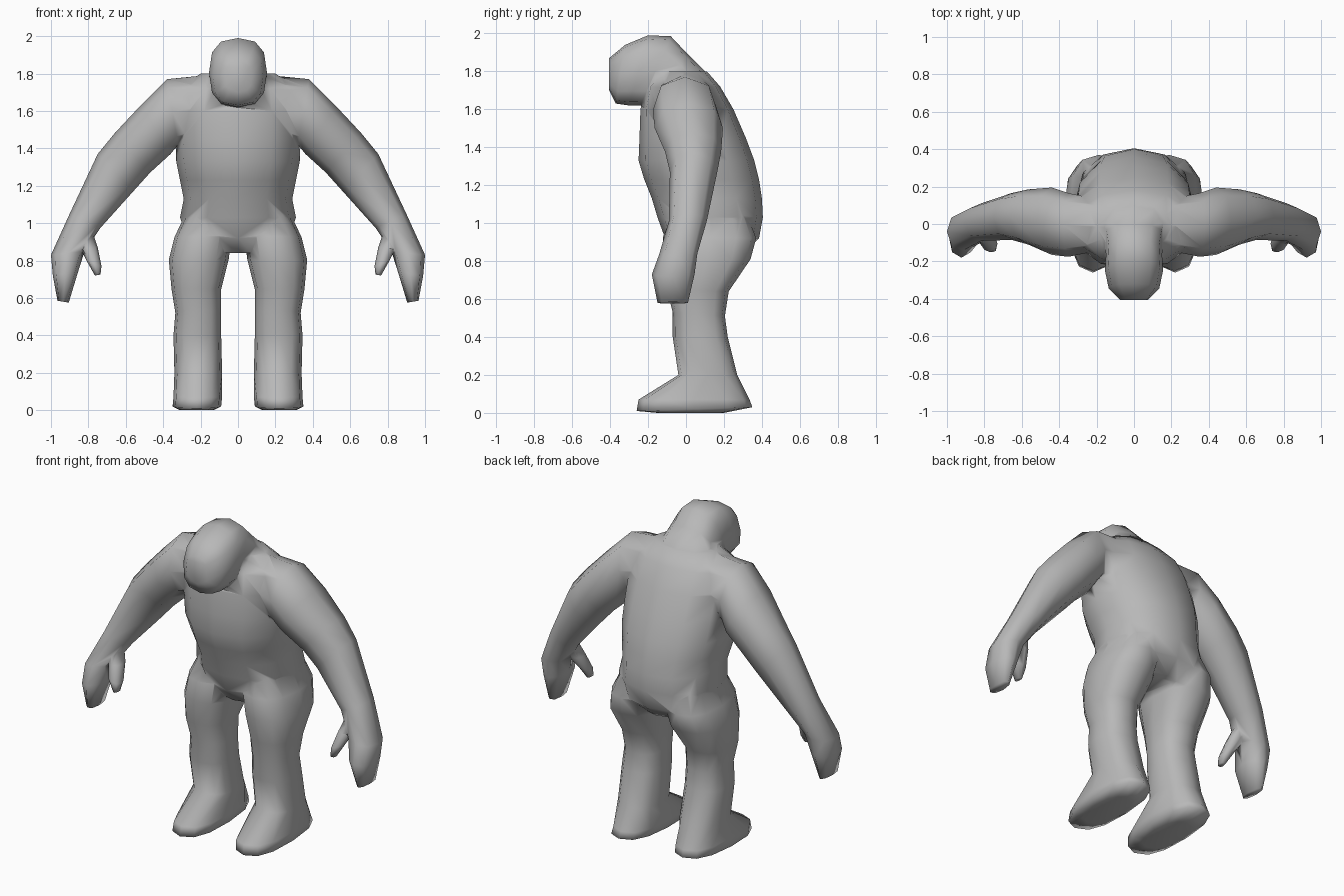
import bpy, bmesh, math
from mathutils import Vector

if "Cube" in bpy.data.objects:
    bpy.data.objects.remove(bpy.data.objects["Cube"])

grey = bpy.data.materials.new("plain grey")
grey.diffuse_color = (0.48, 0.48, 0.48, 1)
grey.use_nodes = True
grey.node_tree.nodes["Principled BSDF"].inputs["Base Color"].default_value = grey.diffuse_color


def loft(name, rings, sides=10, power=2.4, mirror=1):
    """Each ring: two opposite points a, b and a half-width vector w."""
    bm = bmesh.new()
    loops = []
    for a, b, w in rings:
        a, b, w = Vector(a), Vector(b), Vector(w)
        c, u = (a + b) / 2, (a - b) / 2
        loop = []
        for i in range(sides):
            t = 2 * math.pi * i / sides
            cs, sn = math.cos(t), math.sin(t)
            e = 2 / power
            p = c + u * math.copysign(abs(cs) ** e, cs) + w * math.copysign(abs(sn) ** e, sn)
            loop.append(bm.verts.new((p.x * mirror, p.y, p.z)))
        loops.append(loop)
    for l0, l1 in zip(loops, loops[1:]):
        for i in range(sides):
            j = (i + 1) % sides
            bm.faces.new((l0[i], l0[j], l1[j], l1[i]))
    bm.faces.new(loops[0])
    bm.faces.new(loops[-1])
    bmesh.ops.recalc_face_normals(bm, faces=bm.faces)
    me = bpy.data.meshes.new(name)
    bm.to_mesh(me)
    bm.free()
    me.materials.append(grey)
    ob = bpy.data.objects.new(name, me)
    bpy.context.collection.objects.link(ob)
    return ob


# torso: z, half width, front y, back y
torso = loft("body", [((0, f, z), (0, k, z), (h, 0, 0)) for z, h, f, k in [
    (0.84, .16, -.05, .30), (0.92, .27, -.11, .385), (1.03, .31, -.15, .405),
    (1.13, .29, -.18, .40), (1.23, .31, -.22, .385), (1.33, .33, -.25, .36),
    (1.45, .335, -.245, .315), (1.60, .34, -.24, .25), (1.72, .32, -.21, .18),
    (1.80, .20, -.14, .11)]], 12, 2.2)

# head and neck: top (y, z), bottom (y, z), half width
parts = [loft("head", [((0, ty, tz), (0, by, bz), (h, 0, 0)) for ty, tz, by, bz, h in [
    (.13, 1.77, -.05, 1.50, .20), (.0, 1.90, -.15, 1.58, .165),
    (-.08, 1.985, -.24, 1.62, .15), (-.20, 1.99, -.30, 1.62, .155),
    (-.32, 1.94, -.37, 1.63, .135), (-.405, 1.87, -.405, 1.70, .075)]], 12, 2.6)]

# outer (x, z), inner (x, z), front y, back y
ARM = [
    (.18, 1.79, .18, 1.47, -.14, .13), (.38, 1.77, .32, 1.42, -.175, .165),
    (.52, 1.63, .36, 1.37, -.165, .195), (.66, 1.48, .47, 1.27, -.11, .185),
    (.75, 1.37, .56, 1.17, -.085, .165), (.90, 1.05, .735, .975, -.09, .11),
    (1.0, .83, .82, .85, -.14, .06), (.99, .72, .855, .74, -.18, .045),
    (.965, .585, .905, .575, -.15, .01)]
THUMB = [
    (.89, 1.0, .78, .96, -.07, .02), (.84, .86, .75, .87, -.11, -.01),
    (.81, .80, .73, .77, -.15, -.06), (.765, .72, .735, .725, -.15, -.10)]
# inner x, outer x, front (y, z), back (y, z)
LEG = [
    (.08, .28, -.07, 1.05, .32, 1.05), (.035, .34, -.12, .93, .37, .92),
    (.05, .37, -.12, .80, .34, .81), (.09, .355, -.10, .65, .225, .64),
    (.09, .335, -.07, .53, .205, .51), (.09, .345, -.07, .40, .22, .40),
    (.085, .34, -.04, .20, .27, .20), (.085, .345, -.25, .07, .335, .07),
    (.09, .35, -.26, .01, .35, .03), (.13, .31, -.15, .0, .20, .0)]

for side, m in (("left", 1), ("right", -1)):
    for name, table in (("arm", ARM), ("thumb", THUMB)):
        parts.append(loft(side + "_" + name, [
            ((ox, (f + k) / 2, oz), (ix, (f + k) / 2, iz), (0, (k - f) / 2, 0))
            for ox, oz, ix, iz, f, k in table], 8, 2.3, m))
    parts.append(loft(side + "_leg", [
        (((i + o) / 2, f, fz), ((i + o) / 2, k, kz), ((o - i) / 2, 0, 0))
        for i, o, f, fz, k, kz in LEG], 12, 2.5, m))

# weld all parts into one continuous skin
for p in parts:
    mod = torso.modifiers.new("join " + p.name, "BOOLEAN")
    mod.operation, mod.solver, mod.object = "UNION", "EXACT", p
bpy.context.view_layer.update()
dg = bpy.context.evaluated_depsgraph_get()
skin = bpy.data.meshes.new_from_object(torso.evaluated_get(dg))
torso.modifiers.clear()
torso.data = skin
for p in parts:
    bpy.data.objects.remove(p)
skin.materials.clear()
skin.materials.append(grey)
for f in skin.polygons:
    f.material_index = 0
    f.use_smooth = True
